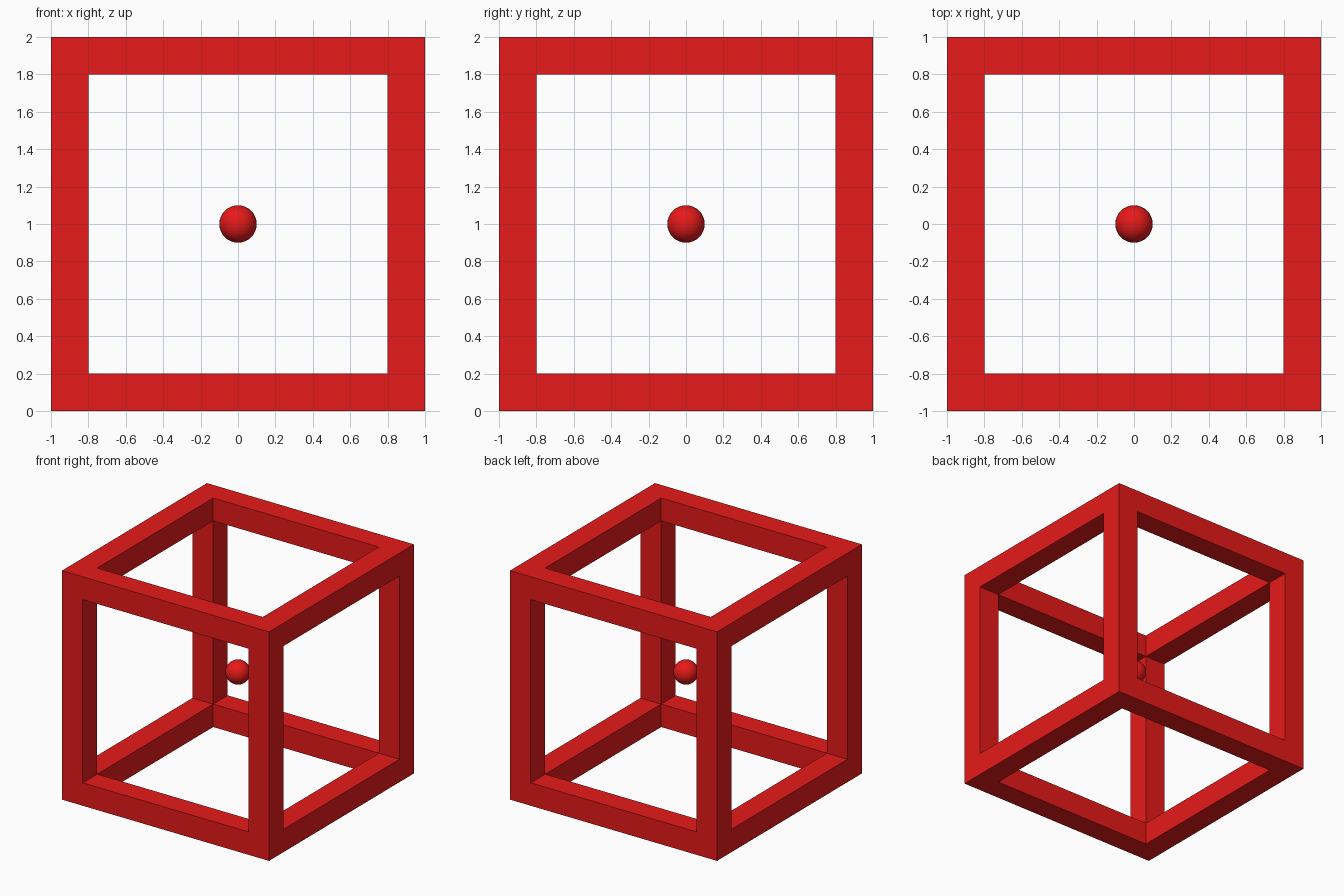
import bpy, bmesh
from itertools import product
from mathutils import Vector

if "Cube" in bpy.data.objects:
    bpy.data.objects.remove(bpy.data.objects["Cube"])

HALF, BAR, RADIUS = 1.0, 0.2, 0.1
CENTRE = Vector((0, 0, HALF))

red = bpy.data.materials.new("red")
red.diffuse_color = (0.8, 0.01, 0.01, 1)
red.use_nodes = True
red.node_tree.nodes["Principled BSDF"].inputs["Base Color"].default_value = red.diffuse_color

# Open cube frame: one welded skin around the corner and edge cells of a 3x3x3 grid
stops = (-HALF, -HALF + BAR, HALF - BAR, HALF)


def solid(cell):
    return all(0 <= i <= 2 for i in cell) and sum(i != 1 for i in cell) >= 2


bm = bmesh.new()
grid = {}


def vert(key):
    if key not in grid:
        grid[key] = bm.verts.new(Vector([stops[i] for i in key]) + CENTRE)
    return grid[key]


for cell in filter(solid, product(range(3), repeat=3)):
    for axis, side in product(range(3), (0, 1)):
        neighbour = list(cell)
        neighbour[axis] += 2 * side - 1
        if solid(neighbour):
            continue
        u, v = (axis + 1) % 3, (axis + 2) % 3
        corners = []
        for du, dv in ((0, 0), (1, 0), (1, 1), (0, 1)):
            key = list(cell)
            key[axis] += side
            key[u] += du
            key[v] += dv
            corners.append(vert(tuple(key)))
        bm.faces.new(corners if side else corners[::-1])

mesh = bpy.data.meshes.new("cube_frame")
bm.to_mesh(mesh)
bm.free()
mesh.materials.append(red)
bpy.context.collection.objects.link(bpy.data.objects.new("cube_frame", mesh))

# Small smooth ball floating at the centre
bpy.ops.mesh.primitive_uv_sphere_add(segments=32, ring_count=16, radius=RADIUS, location=CENTRE)
ball = bpy.context.object
ball.name = "centre_ball"
ball.data.materials.append(red)
bpy.ops.object.shade_smooth()
